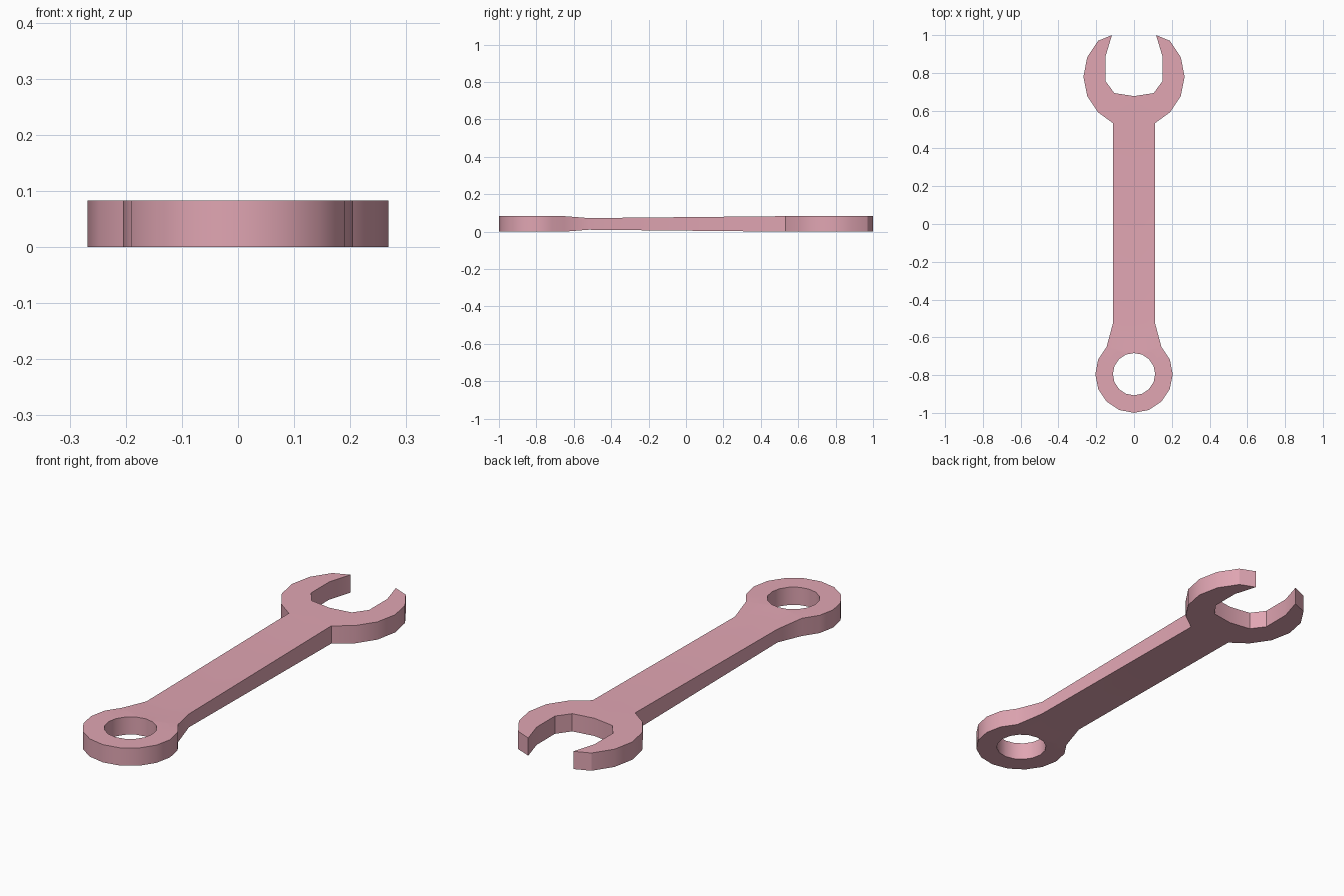
import bpy, bmesh
from math import sin, cos, radians

if "Cube" in bpy.data.objects:
    bpy.data.objects.remove(bpy.data.objects["Cube"])

T = 0.083            # head thickness
RING_Y = -0.795      # centre of ring end
JAW_Y = 0.78         # centre of open jaw
NECK_Y = -0.52       # thinnest place of the handle
STEP = 22.5


def polar(r, cy, deg):
    return (r * cos(radians(deg)), cy + r * sin(radians(deg)))


def jaw(deg):
    return polar(0.268, JAW_Y, deg)


def ring(deg):
    return polar(0.205, RING_Y, deg)


def hole(deg):
    return polar(0.112, RING_Y, deg)


# Right half as rungs (outer point, inner point), from jaw tip to ring end
tip = (0.117, 1.0)
rungs = [
    (tip, tip),
    ((0.19, 0.97), (0.15, 0.89)),
    (jaw(STEP), (0.15, 0.89)),
    (jaw(0), (0.15, 0.755)),
    (jaw(-STEP), (0.104, 0.693)),
    (jaw(-2 * STEP), (0, 0.677)),
    ((0.11, 0.533), (0, 0.533)),
    ((0.11, NECK_Y), (0, NECK_Y)),
    (ring(45), hole(90)),
    (ring(45), hole(67.5)),
]
rungs += [(ring(45 - i * STEP), hole(45 - i * STEP)) for i in range(7)]

bm = bmesh.new()
cache = {}


def vert(p):
    key = (round(p[0], 4), round(p[1], 4))
    if key not in cache:
        cache[key] = bm.verts.new((key[0], key[1], 0))
    return cache[key]


for (o1, i1), (o2, i2) in zip(rungs, rungs[1:]):
    loop = list(dict.fromkeys(vert(p) for p in (o1, i1, i2, o2)))
    bm.faces.new(loop)

# Thicken, and leave the mirror plane open
res = bmesh.ops.extrude_face_region(bm, geom=bm.faces[:], use_keep_orig=True)
for v in res["geom"]:
    if isinstance(v, bmesh.types.BMVert):
        v.co.z = T
seam = [f for f in bm.faces if all(abs(v.co.x) < 1e-4 for v in f.verts)]
bmesh.ops.delete(bm, geom=seam, context='FACES_ONLY')

# Thin the handle toward the ring end
for v in bm.verts:
    if abs(v.co.y - NECK_Y) < 1e-3:
        v.co.z = T / 2 + (v.co.z - T / 2) * 0.75
bmesh.ops.recalc_face_normals(bm, faces=bm.faces[:])

mesh = bpy.data.meshes.new("wrench")
bm.to_mesh(mesh)
bm.free()
wrench = bpy.data.objects.new("wrench", mesh)
bpy.context.collection.objects.link(wrench)
bpy.context.view_layer.objects.active = wrench
wrench.select_set(True)

# Mirror the half and fix outward normals
mod = wrench.modifiers.new("mirror", 'MIRROR')
mod.use_clip = True
bpy.ops.object.modifier_apply(modifier=mod.name)
bm = bmesh.new()
bm.from_mesh(mesh)
bmesh.ops.recalc_face_normals(bm, faces=bm.faces[:])
bm.to_mesh(mesh)
bm.free()
bpy.ops.object.shade_smooth_by_angle(angle=radians(30))

# Pink finish
mat = bpy.data.materials.new("pink_finish")
mat.diffuse_color = (0.75, 0.38, 0.45, 1)
mat.use_nodes = True
mat.node_tree.nodes["Principled BSDF"].inputs["Base Color"].default_value = mat.diffuse_color
mesh.materials.append(mat)
